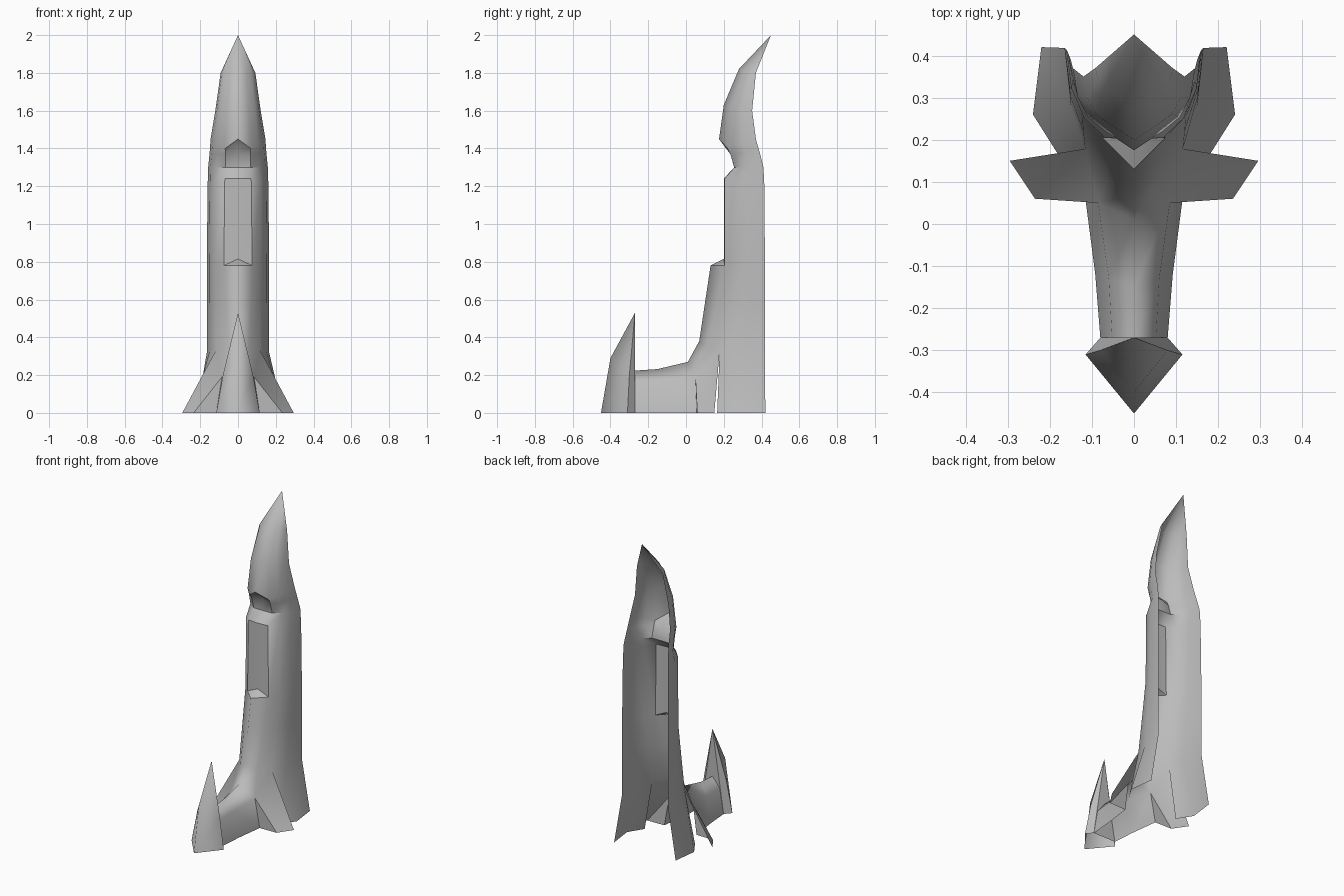
import bpy, bmesh, math
from mathutils import Vector

cube = bpy.data.objects.get("Cube")
if cube:
    bpy.data.objects.remove(cube, do_unlink=True)

stone = bpy.data.materials.new("grey_stone")
stone.use_nodes = True
colour = (0.5, 0.5, 0.5, 1)
stone.diffuse_color = colour
stone.node_tree.nodes["Principled BSDF"].inputs["Base Color"].default_value = colour


class Shell:
    """Collects faces of the +x half and mirrors each one to -x."""

    def __init__(self):
        self.bm = bmesh.new()
        self.verts = {}

    def vert(self, point):
        key = tuple(round(v, 4) for v in point)
        if key not in self.verts:
            self.verts[key] = self.bm.verts.new(key)
        return self.verts[key]

    def face(self, *points):
        mirrored = [(-x, y, z) for x, y, z in reversed(points)]
        for loop in (points, mirrored):
            corners = list(dict.fromkeys(self.vert(p) for p in loop))
            if len(corners) > 2:
                self.bm.faces.new(corners)

    def grid(self, rows):
        for upper, lower in zip(rows, rows[1:]):
            for c in range(len(upper) - 1):
                self.face(lower[c], lower[c + 1], upper[c + 1], upper[c])

    def finish(self, name):
        # Smooth shading, with hard edges at strong folds away from the centre line
        self.bm.normal_update()
        for f in self.bm.faces:
            f.smooth = True
        for e in self.bm.edges:
            central = all(abs(v.co.x) < 0.001 for v in e.verts)
            if e.is_manifold and not central:
                e.smooth = e.calc_face_angle() < math.radians(38)
        mesh = bpy.data.meshes.new(name)
        self.bm.to_mesh(mesh)
        self.bm.free()
        mesh.materials.append(stone)
        obj = bpy.data.objects.new(name, mesh)
        bpy.context.collection.objects.link(obj)
        return obj


def section(spine, shoulder, rim):
    """Half cross-section: spine, shoulder, then a curved flank to the rear rim."""
    (ys, zs), a, c = spine, Vector(shoulder), Vector(rim)
    b = Vector((c.x * 0.97, a.y + (c.y - a.y) / 4, (a.z + c.z) / 2))
    flank = []
    for i in range(4):
        t = i / 3
        flank.append(tuple(a * (1 - t) ** 2 + b * 2 * t * (1 - t) + c * t * t))
    return [(0, ys, zs)] + flank


# Tower: open-backed curved shell, listed from the tip down
tip = (0, 0.45, 2)
tower_rows = [
    section(tip[1:], tip, tip),
    section((0.28, 1.82), (0.045, 0.31, 1.81), (0.092, 0.37, 1.8)),
    section((0.2, 1.63), (0.055, 0.235, 1.62), (0.12, 0.35, 1.6)),
    section((0.175, 1.45), (0.068, 0.22, 1.4), (0.145, 0.37, 1.45)),
    section((0.26, 1.37), (0.066, 0.235, 1.37), (0.15, 0.39, 1.38)),
    section((0.255, 1.3), (0.066, 0.256, 1.3), (0.158, 0.41, 1.3)),
    section((0.2, 1.24), (0.07, 0.205, 1.24), (0.161, 0.415, 1.2)),
    section((0.2, 0.815), (0.075, 0.205, 0.78), (0.165, 0.418, 0.78)),
    section((0.13, 0.78), (0.075, 0.205, 0.78), (0.165, 0.418, 0.78)),
    section((0.1, 0.58), (0.07, 0.165, 0.58), (0.165, 0.418, 0.58)),
    section((0.07, 0.38), (0.06, 0.11, 0.34), (0.165, 0.418, 0.32)),
]
tower = Shell()
tower.grid(tower_rows)
spine, shoulder, split, flank, rim = tower_rows[-1]

# Rear feet: flared skirt below the flank
tower.grid([[split, flank, rim],
            [(0.18, 0.165, 0), (0.24, 0.26, 0), (0.22, 0.42, 0)]])

# Tongue: hollow ridge running forward along the ground
tongue_rows = [
    [(0, 0.01, 0.27), (0.085, 0.05, 0.19), (0.115, 0.057, 0)],
    [(0, -0.15, 0.232), (0.06, -0.13, 0.165), (0.092, -0.12, 0)],
    [(0, -0.27, 0.224), (0.052, -0.27, 0.16), (0.08, -0.27, 0)],
]
tower.grid(tongue_rows)
ridge, hip, heel = tongue_rows[0]

# Side wings: pointed flares between tongue and rear feet
wing_front, wing_back = (0.235, 0.06, 0), (0.295, 0.15, 0)
tower.face(ridge, hip, shoulder, spine)
tower.face(shoulder, hip, split)
tower.face(hip, wing_front, wing_back, split)
tower.face(heel, wing_front, hip)
tower.finish("tower_shell")

# Front blade: upright pointed prow at the end of the tongue
blade = Shell()
peak = (0, -0.27, 0.53)
prow, prow_mid = (0, -0.45, 0), (0, -0.4, 0.29)
side, side_mid = (0.115, -0.31, 0), (0.08, -0.3, 0.2)
back = (0.08, -0.27, 0)
blade.face(prow, side, side_mid, prow_mid)
blade.face(prow_mid, side_mid, peak)
blade.face(side, back, peak, side_mid)
blade.face(back, (0, -0.27, 0), peak)
blade.finish("front_blade")
